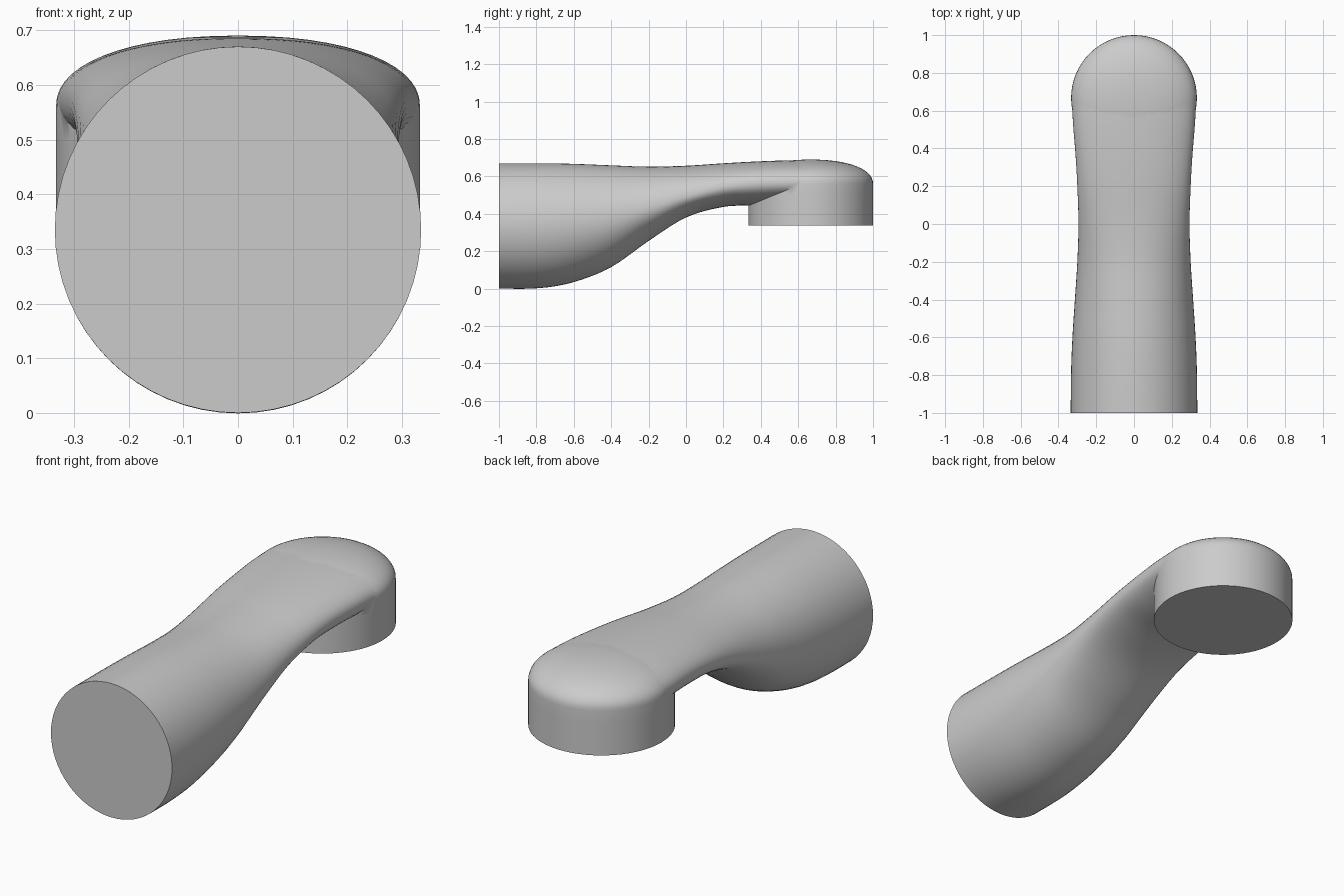
import bpy, bmesh
from math import sin, cos, pi, radians

if "Cube" in bpy.data.objects:
    bpy.data.objects.remove(bpy.data.objects["Cube"])

N = 64
# Stations along the spout: y, half width, bottom z, widest z, top z, roundness exponent
KEYS = [
    (-1.00, .335, .000, .335, .670, 2.0),
    (-0.78, .333, .003, .337, .670, 2.0),
    (-0.60, .326, .035, .350, .667, 2.0),
    (-0.40, .313, .115, .375, .659, 2.0),
    (-0.20, .300, .255, .425, .652, 2.0),
    (0.00, .294, .380, .490, .657, 2.05),
    (0.20, .300, .437, .540, .670, 2.1),
    (0.36, .309, .445, .560, .679, 2.15),
    (0.52, .322, .455, .566, .685, 2.2),
    (0.66, .330, .460, .566, .687, 2.2),
]


def interpolate(keys, steps):
    """Smooth cubic through the stations."""
    def slope(i, k):
        a, b = keys[max(i - 1, 0)], keys[min(i + 1, len(keys) - 1)]
        return 0 if i == 0 else (b[k] - a[k]) / (b[0] - a[0])
    out = []
    for i in range(len(keys) - 1):
        p, q = keys[i], keys[i + 1]
        h = q[0] - p[0]
        for s in range(steps):
            t = s / steps
            row = [p[0] + h * t]
            for k in range(1, len(p)):
                row.append((2*t**3 - 3*t**2 + 1) * p[k] + (t**3 - 2*t**2 + t) * h * slope(i, k)
                           + (3*t**2 - 2*t**3) * q[k] + (t**3 - t**2) * h * slope(i + 1, k))
            out.append(row)
    return out + [list(keys[-1])]


def power(v, n):
    return (1 if v >= 0 else -1) * abs(v) ** (2 / n)


def loft(name, rings):
    """Skin closed rings of points and cap both ends."""
    bm = bmesh.new()
    loops = [[bm.verts.new(p) for p in ring] for ring in rings]
    for a, b in zip(loops, loops[1:]):
        for i in range(N):
            j = (i + 1) % N
            bm.faces.new((a[i], a[j], b[j], b[i]))
    bm.faces.new(loops[0])
    bm.faces.new(loops[-1])
    bmesh.ops.recalc_face_normals(bm, faces=bm.faces)
    me = bpy.data.meshes.new(name)
    bm.to_mesh(me)
    bm.free()
    ob = bpy.data.objects.new(name, me)
    bpy.context.collection.objects.link(ob)
    return ob


# Spout arm: round at the wall, thinning to an arched slab
rings = []
for y, w, zb, zm, zt, n in interpolate(KEYS, 5):
    ring = []
    for i in range(N):
        a = 2 * pi * i / N
        h = zt - zm if sin(a) >= 0 else zm - zb
        ring.append((w * power(cos(a), n), y, zm + h * power(sin(a), n)))
    rings.append(ring)
spout = loft("spout", rings)

# Outlet: upright cylinder with a softly domed top
R, CY = .333, .667
profile = [(R, .338), (R, .42), (R, .50)]
for k in range(15):
    a = pi / 2 * k / 14.3
    profile.append((R * power(cos(a), 2.2), .56 + .13 * power(sin(a), 2.2)))
outlet = loft("outlet", [[(r * cos(2 * pi * i / N), CY + r * sin(2 * pi * i / N), z)
                          for i in range(N)] for r, z in profile])

# Fuse the outlet into the arm
mod = spout.modifiers.new("fuse", 'BOOLEAN')
mod.operation = 'UNION'
mod.solver = 'EXACT'
mod.object = outlet
bpy.context.view_layer.objects.active = spout
spout.select_set(True)
outlet.select_set(False)
bpy.ops.object.modifier_apply(modifier=mod.name)
bpy.data.objects.remove(outlet)
bpy.ops.object.shade_smooth_by_angle(angle=radians(40))
